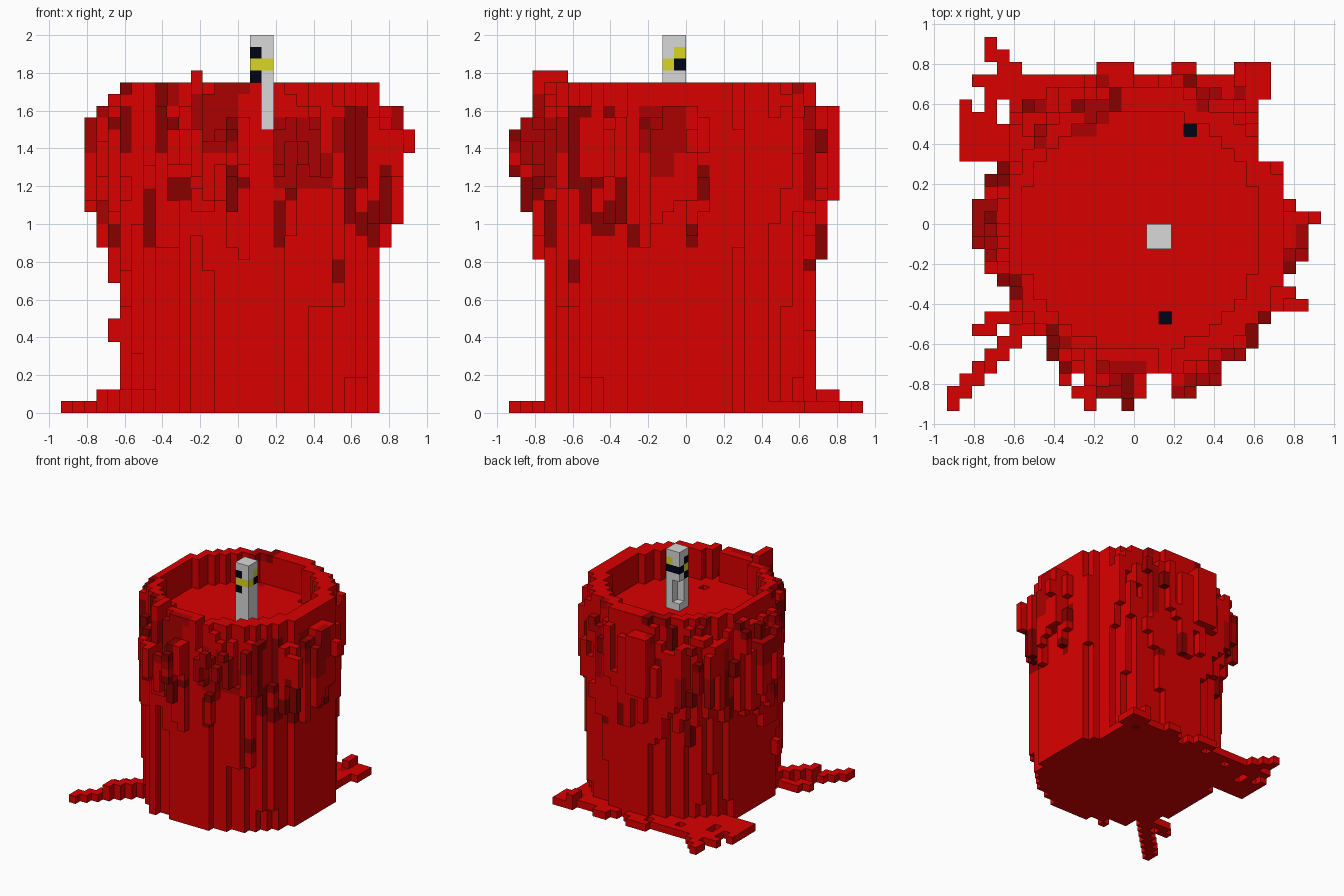
import bpy
import bmesh
import math
import random

random.seed(7)
if "Cube" in bpy.data.objects:
    bpy.data.objects.remove(bpy.data.objects["Cube"], do_unlink=True)

VOXEL = 1 / 16
POOL, RIM = 24, 28          # block heights of the melted pool and the rim
COLOURS = {
    "bright_red": (0.7, 0.0, 0.0),
    "mid_red": (0.41, 0.0, 0.0),
    "dark_red": (0.25, 0.0, 0.0),
    "wick_grey": (0.69, 0.69, 0.69),
    "yellow": (0.7, 0.67, 0.02),
    "navy": (0.0, 0.001, 0.008),
}
# First and last block of each row of the wax, from front to back
OUTLINE = [(-5, 7), (-6, 7), (-6, 7), (-7, 8), (-7, 9), (-7, 9), (-8, 11),
           (-10, 13), (-10, 12), (-11, 12), (-12, 12), (-12, 13), (-13, 13),
           (-13, 13), (-13, 13), (-13, 12), (-13, 11), (-13, 11), (-11, 11),
           (-10, 9), (-10, 9), (-10, 9), (-10, 9), (-9, 9), (-8, 9), (-7, 9),
           (-3, -1)]


def make_material(name, rgb):
    mat = bpy.data.materials.new(name)
    mat.use_nodes = True
    mat.diffuse_color = (*rgb, 1)
    mat.node_tree.nodes["Principled BSDF"].inputs["Base Color"].default_value = (*rgb, 1)
    return mat


materials = {name: make_material(name, rgb) for name, rgb in COLOURS.items()}
slots = list(materials)
cells = {}                  # block position -> (part, colour)


def fill(part, colour, xs, ys, zs):
    """Fill a box of blocks; each range is (first, last)."""
    for i in range(xs[0], xs[1] + 1):
        for j in range(ys[0], ys[1] + 1):
            for k in range(zs[0], zs[1] + 1):
                cells.setdefault((i, j, k), (part, colour))


def stain(axis, sign, colour, patches):
    """Recolour the outermost wax blocks seen along an axis, patch by patch."""
    seen = {}
    for cell in cells:
        key = cell[:axis] + cell[axis + 1:]
        if key not in seen or sign * cell[axis] > sign * seen[key][axis]:
            seen[key] = cell
    for u0, u1, v0, v1 in patches:
        for u in range(u0, u1 + 1):
            for v in range(v0, v1 + 1):
                if (u, v) in seen:
                    cells[seen[u, v]] = (cells[seen[u, v]][0], colour)


# Solid wax column with a raised rim, and broken drips around the shoulder
for j, (first, last) in enumerate(OUTLINE, -14):
    for i in range(first, last + 1):
        x, y = i + 0.5, j + 0.5
        over = max(math.hypot(x - 0.6, y + 0.5) - 11.2, 0)
        if math.hypot(x - 1, y + 0.5) < 11.4:
            top = POOL if math.hypot(x - 0.5, y + 0.5) < 9.8 else RIM
            fill("wax_column", "bright_red", (i, i), (j, j), (0, top - 1))
        elif over < (3.3 if j < 5 else 2.6 if i < 5 else 1.7):
            k = min(int(11 + 3 * over) + random.randint(0, 6), 21)
            high = int(28 - 1.2 * over) - random.randint(0, 2)
            stained = j > -4 and i < 6
            while k < high:
                size = random.randint(2, 5)
                shade = random.choice(["bright_red"] * 6 + ["mid_red", "dark_red"])
                if random.random() < 0.88 - 0.1 * over:
                    fill("wax_drips", shade if stained else "bright_red",
                         (i, i), (j, j), (k, min(k + size, high) - 1))
                k += size

# Long runs clinging to the shaft
for n in range(44):
    a = random.uniform(0, math.tau)
    i, j = (math.floor(c + 11.7 * f(a)) for c, f in ((1, math.cos), (-0.5, math.sin)))
    if -10 <= i <= 11 and -12 <= j <= 10 and not (i > 8 and j > 4):
        low = random.choice([0, 3, 5, 7, 9])
        fill("wax_runs", "bright_red", (i, i), (j, j), (low, random.randint(13, 20)))
fill("wax_runs", "bright_red", (-11, -11), (-5, -5), (6, 7))
fill("wax_runs", "bright_red", (8, 8), (-10, -10), (11, 20))
fill("wax_runs", "bright_red", (-8, -8), (-9, -9), (2, 20))

# Tall tip on the rim, furthest drips, and a slot through the front rim
fill("rim_tip", "bright_red", (-4, -4), (-13, -11), (22, 28))
fill("wax_drips", "bright_red", (14, 14), (0, 0), (22, 23))
fill("wax_drips", "bright_red", (13, 13), (-2, 0), (18, 25))
fill("wax_drips", "bright_red", (-3, -1), (11, 12), (18, 25))
for i in (-4, -1):
    fill("wax_drips", "bright_red", (i, i), (-15, -12), (20, 23))
for key in [c for c in cells if c[0] == 2 and c[1] < -8 and c[2] >= POOL]:
    del cells[key]
for key in [c for c in cells if c[0] in (1, 2) and c[1] < -12]:
    del cells[key]

# Spilled wax on the ground: back sheet with edge bumps and side patch
SPILL = [((-9, 9), (5, 10)), ((-9, 9), (11, 11)), ((-3, -1), (12, 12)),
         ((3, 4), (12, 12)), ((8, 9), (12, 12)), ((10, 10), (10, 12)),
         ((-14, -10), (5, 7)), ((-14, -13), (8, 8)),
         ((-14, -14), (9, 9)), ((-12, -12), (8, 9)), ((-12, -10), (10, 10)),
         ((-12, -12), (13, 14)), ((-11, -11), (11, 13)), ((-10, -10), (8, 12)),
         ((-13, -12), (11, 11)), ((-13, -12), (-9, -9)), ((-12, -9), (-8, -8))]
for xs, ys in SPILL:
    fill("ground_spill", "bright_red", xs, ys, (0, 0))
for i, j in ((-7, 10), (-3, 11), (1, 11)):
    cells.pop((i, j, 0), None)
fill("ground_spill", "bright_red", (8, 8), (11, 12), (1, 1))

# Stepped trickle running off the front corner
for n in range(7):
    height = 1 if n > 2 else 0
    fill("ground_trickle", "bright_red", (n - 15, n - 15), (n - 15, n - 14), (0, height))

# Stains on the wax as seen from the left side, the front and the top
stain(0, 1, "mid_red", [(-4, -1, 22, 25), (-3, -2, 20, 21), (10, 10, 18, 25)])
stain(0, 1, "dark_red", [(-15, -15, 20, 20), (-13, -13, 18, 21), (-8, -7, 15, 16),
                         (-9, -9, 16, 19), (-10, -10, 11, 12), (-12, -12, 14, 17),
                         (1, 1, 18, 20), (0, 0, 14, 15), (10, 10, 12, 12)])
stain(1, -1, "mid_red", [(3, 6, 19, 24), (-4, -1, 24, 26), (-3, -1, 22, 23),
                         (8, 8, 22, 24), (-6, -6, 26, 27), (7, 7, 19, 21)])
stain(1, -1, "dark_red", [(-7, -7, 22, 27), (-10, -10, 22, 25), (-8, -8, 14, 18),
                          (-6, -5, 18, 19), (-1, -1, 17, 20), (9, 10, 19, 25),
                          (11, 11, 14, 17), (12, 12, 16, 20), (8, 8, 11, 12),
                          (-11, -11, 14, 15)])
stain(2, 1, "mid_red", [(-5, -4, 7, 7), (-4, -3, 8, 9), (-8, -8, 6, 6), (-3, 0, -12, -12),
                        (4, 7, -13, -13), (-12, -12, -3, -1), (5, 5, 9, 10), (8, 8, 10, 10)])
stain(2, 1, "dark_red", [(-12, -11, 3, 3), (-7, -7, -11, -10), (-1, -1, -15, -13),
                         (9, 10, -9, -9), (12, 12, -5, -4), (-11, -10, -6, -5),
                         (-2, -2, 9, 10), (-6, -6, -12, -12)])

# Deep pits in the pool with a dark floor
for i, j in ((4, 7), (2, -8)):
    for k in range(POOL - 3, POOL + 5):
        cells.pop((i, j, k), None)
    cells[i, j, POOL - 4] = ("wax_column", "navy")

# Wick: two blocks square, notched at the back, with banded marks
fill("wick", "wick_grey", (1, 2), (-2, -1), (POOL, 31))
for k in (25, 26, 27):
    del cells[1, -1, k]
for spot, colour in {(1, -2, 28): "navy", (1, -2, 30): "navy", (1, -2, 29): "yellow",
                     (2, -2, 29): "yellow", (2, -1, 30): "yellow",
                     (2, -1, 29): "navy", (1, -1, 29): "navy"}.items():
    cells[spot] = ("wick", colour)


def build_part(part):
    """Make one object from the exposed block faces of a part."""
    bm = bmesh.new()
    corners = {}

    def corner(pos):
        if pos not in corners:
            corners[pos] = bm.verts.new([c * VOXEL for c in pos])
        return corners[pos]

    for cell in [c for c in cells if cells[c][0] == part]:
        for axis in range(3):
            for step in (0, 1):
                near = list(cell)
                near[axis] += 2 * step - 1
                if tuple(near) in cells:
                    continue
                loop = []
                for u, v in ((0, 0), (1, 0), (1, 1), (0, 1)):
                    p = list(cell)
                    p[axis] += step
                    p[(axis + 1) % 3] += u
                    p[(axis + 2) % 3] += v
                    loop.append(corner(tuple(p)))
                face = bm.faces.new(loop if step else loop[::-1])
                face.material_index = slots.index(cells[cell][1])
    mesh = bpy.data.meshes.new(part)
    bm.to_mesh(mesh)
    bm.free()
    for mat in materials.values():
        mesh.materials.append(mat)
    bpy.context.collection.objects.link(bpy.data.objects.new(part, mesh))


for part in sorted({owner for owner, colour in cells.values()}):
    build_part(part)
